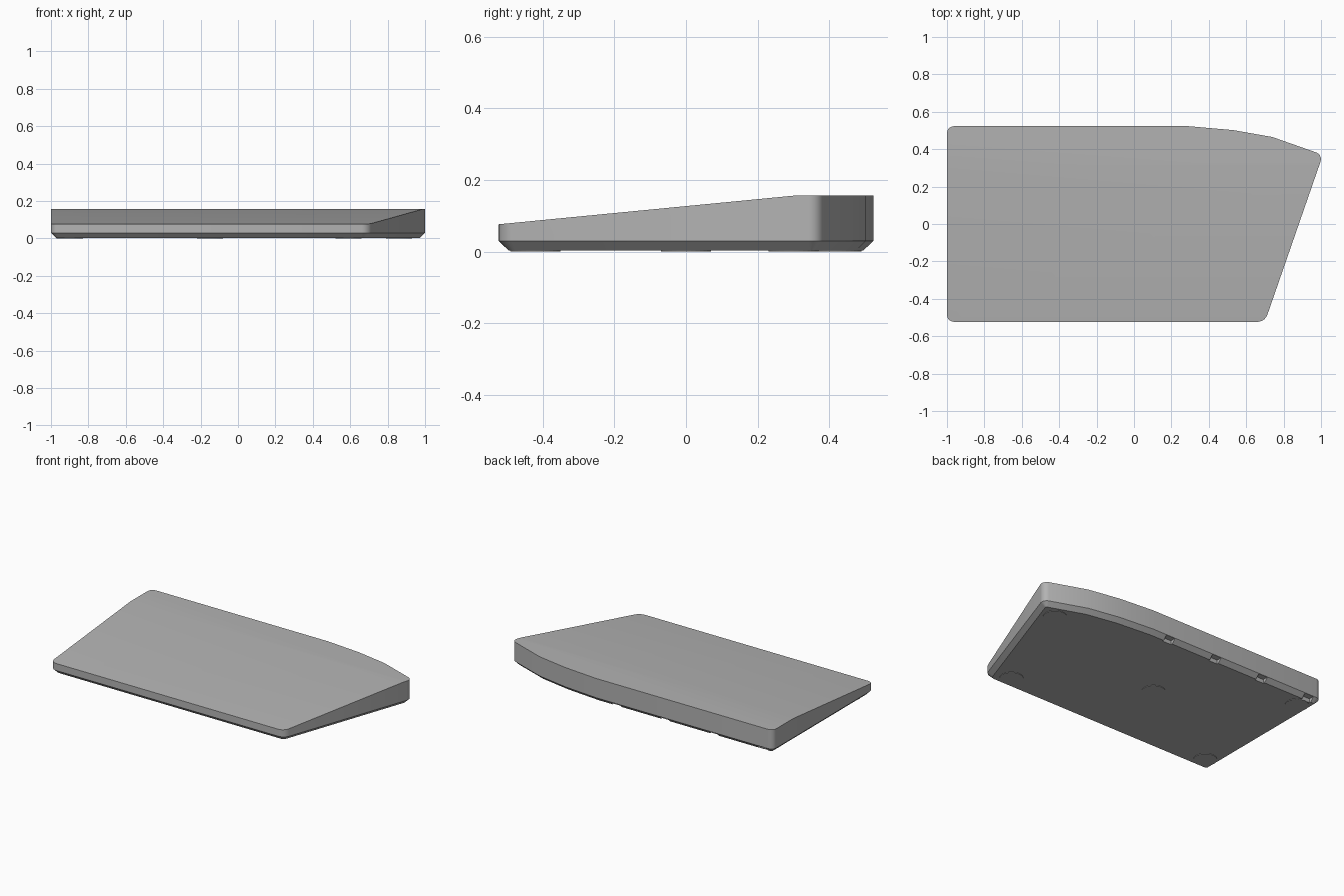
import bpy, bmesh, math
from mathutils import Vector

cube = bpy.data.objects.get("Cube")
if cube:
    bpy.data.objects.remove(cube)

grey = bpy.data.materials.new("warm_grey_plastic")
grey.use_nodes = True
colour = (0.45, 0.45, 0.45, 1)
grey.diffuse_color = colour
grey.node_tree.nodes["Principled BSDF"].inputs["Base Color"].default_value = colour

SEAM, TOP, FLOOR, RIDGE = 0.03, 0.157, 0.003, 0.31


def finish(bm, name):
    bmesh.ops.recalc_face_normals(bm, faces=bm.faces)
    mesh = bpy.data.meshes.new(name)
    bm.to_mesh(mesh)
    bm.free()
    mesh.materials.append(grey)
    obj = bpy.data.objects.new(name, mesh)
    bpy.context.collection.objects.link(obj)
    return obj


# Plan outline with rounded corners
outline = [(-1, -0.523), (0.70, -0.523), (1.01, 0.37), (0.74, 0.465),
           (0.53, 0.502), (0.29, 0.523), (-1, 0.523)]
bm = bmesh.new()
verts = [bm.verts.new((x, y, SEAM)) for x, y in outline]
bm.faces.new(verts)
bmesh.ops.bevel(bm, geom=[verts[i] for i in (0, 1, 2, 6)], offset=0.038,
                segments=5, profile=0.5, affect='VERTICES')

# Walls and wedge-shaped top, creased where the slope becomes level
base = bm.faces[:]
top = bmesh.ops.extrude_face_region(bm, geom=base, use_keep_orig=True)
bmesh.ops.translate(bm, vec=(0, 0, TOP - SEAM),
                    verts=[v for v in top["geom"] if isinstance(v, bmesh.types.BMVert)])
bmesh.ops.recalc_face_normals(bm, faces=bm.faces)
bmesh.ops.bisect_plane(bm, geom=[g for g in top["geom"]] +
                       [f for f in bm.faces if abs(f.normal.z) < 0.5],
                       plane_co=(0, RIDGE, 0), plane_no=(0, 1, 0))
for v in bm.verts:
    if v.co.z > SEAM + 0.01:
        v.co.z = min(TOP, TOP + (v.co.y - RIDGE) * 0.097)

# Chamfered underside
under = [f for f in bm.faces if f.calc_center_median().z < SEAM + 0.001]
bmesh.ops.inset_region(bm, faces=under, thickness=0.028, use_even_offset=True)
for v in {v for f in under for v in f.verts}:
    v.co.z = FLOOR
body = finish(bm, "wedge_body")

# Small notches along the rear chamfer
bm = bmesh.new()
for i in range(4):
    made = bmesh.ops.create_cube(bm, size=1)["verts"]
    bmesh.ops.scale(bm, vec=(0.065, 0.08, 0.04), verts=made)
    bmesh.ops.translate(bm, vec=(-0.91 + i * 0.355, 0.525, 0.009), verts=made)
cutter = finish(bm, "notch_cutter")
cutter.hide_render = True
cutter.hide_viewport = True
cut = body.modifiers.new("rear_notches", 'BOOLEAN')
cut.operation = 'DIFFERENCE'
cut.solver = 'EXACT'
cut.object = cutter

# Smooth rounded corners, sharp edges elsewhere
bpy.context.view_layer.objects.active = body
body.select_set(True)
bpy.ops.object.shade_smooth_by_angle(angle=math.radians(25))

# Thin round feet
for name, x, y in [("foot_front_right", -0.9, -0.42), ("foot_back_right", -0.9, 0.42),
                   ("foot_middle", -0.15, 0), ("foot_front_left", 0.59, -0.42),
                   ("foot_back_left", 0.86, 0.3)]:
    bm = bmesh.new()
    bmesh.ops.create_cone(bm, cap_ends=True, segments=32, radius1=0.07,
                          radius2=0.07, depth=0.004)
    bmesh.ops.translate(bm, vec=Vector((x, y, 0.002)), verts=bm.verts)
    finish(bm, name)
